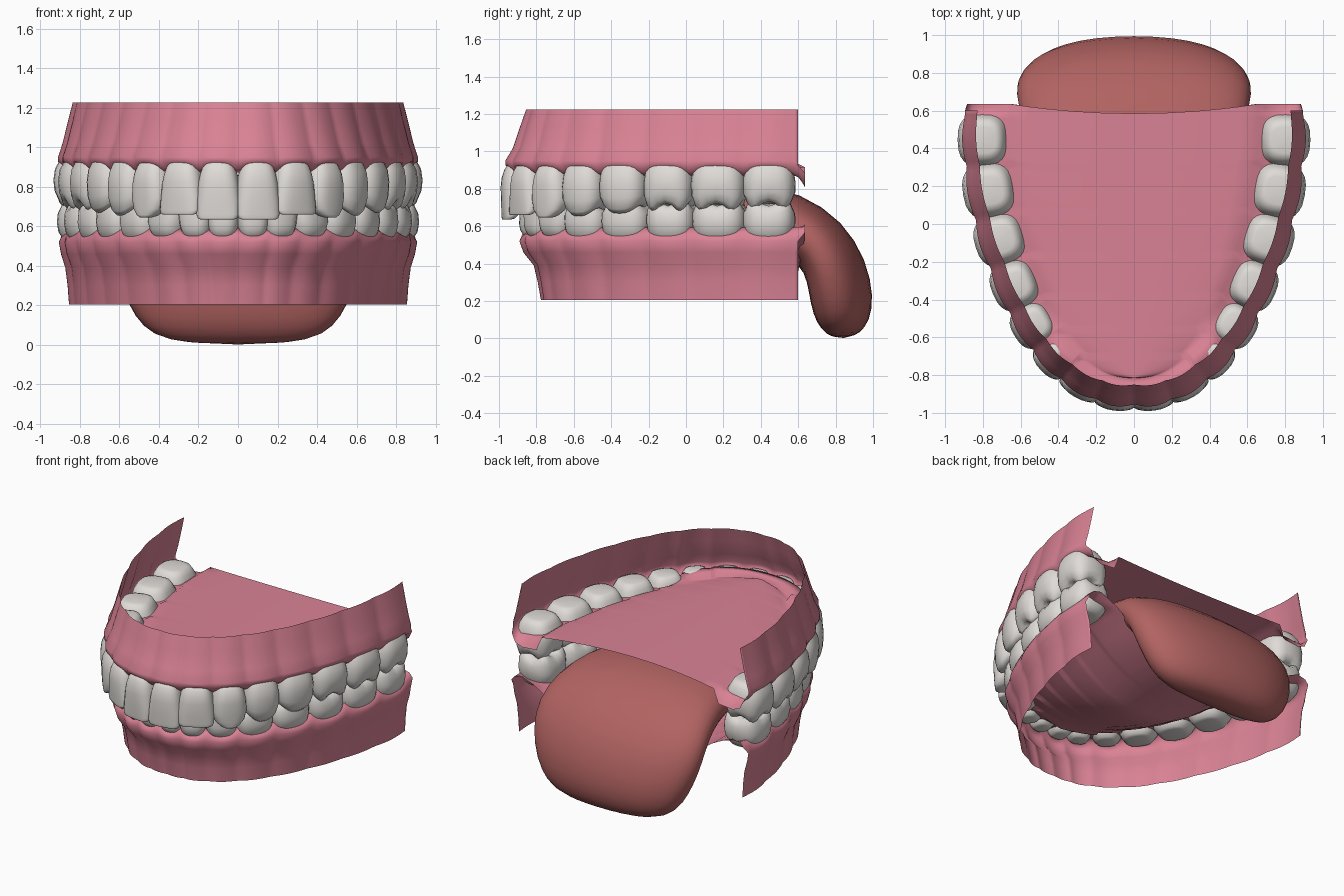
import bpy, bmesh, math
from mathutils import Vector

if "Cube" in bpy.data.objects:
    bpy.data.objects.remove(bpy.data.objects["Cube"])


def material(name, rgb):
    m = bpy.data.materials.new(name)
    m.diffuse_color = (*rgb, 1)
    m.use_nodes = True
    m.node_tree.nodes["Principled BSDF"].inputs["Base Color"].default_value = m.diffuse_color
    return m


PINK = material("gum pink", (0.70, 0.225, 0.30))
IVORY = material("tooth ivory", (0.74, 0.71, 0.68))
RED = material("tongue red", (0.44, 0.125, 0.12))

# Dental arch: outer tooth surface at the borders between upper teeth
ARCH = [(0, -.995), (.215, -.962), (.41, -.85), (.565, -.69), (.69, -.49),
        (.795, -.25), (.875, .01), (.925, .30), (.935, .58), (.925, .86), (.91, 1.1)]
UPPER = [0, 1, 2, 3, 4, 5, 6, 7, 8]
LOWER = [0, .88, 1.8, 2.85, 3.95, 5, 6, 7, 8]
DEPTH = [.17, .17, .20, .23, .25, .27, .28, .27]


def arch_point(i):
    x, y = ARCH[abs(i)]
    return Vector((x if i >= 0 else -x, y, 0))


def arch(t):
    i = math.floor(t)
    f = t - i
    a, b, c, d = (arch_point(i + k) for k in (-1, 0, 1, 2))
    return .5 * (2*b + (c - a)*f + (2*a - 5*b + 4*c - d)*f*f + (3*b - a - 3*c + d)*f**3)


def outward(t):
    d = arch(t + .02) - arch(t - .02)
    return Vector((d.y, -d.x, 0)).normalized()


def smoothstep(a, b, v):
    f = min(1, max(0, (v - a) / (b - a)))
    return f * f * (3 - 2*f)


def finish(bm, name, mat, subdivide=0):
    for f in bm.faces:
        f.smooth = True
    me = bpy.data.meshes.new(name)
    bm.to_mesh(me)
    bm.free()
    me.materials.append(mat)
    ob = bpy.data.objects.new(name, me)
    bpy.context.collection.objects.link(ob)
    if subdivide:
        s = ob.modifiers.new("smooth", 'SUBSURF')
        s.levels = s.render_levels = subdivide
    return ob


def loft(bm, rings, ends=None):
    """Skin closed rings of points; close both ends with a fan to a point."""
    vr = [[bm.verts.new(p) for p in r] for r in rings]
    n = len(vr[0])
    for a, b in zip(vr, vr[1:]):
        for j in range(n):
            bm.faces.new((a[j], a[(j+1) % n], b[(j+1) % n], b[j]))
    for r, p in zip((vr[0], vr[-1]), ends):
        c = bm.verts.new(p)
        for j in range(n):
            bm.faces.new((r[j], r[(j+1) % n], c))


def oval(n, power):
    pts = []
    for j in range(n):
        a = 2 * math.pi * j / n
        c, s = math.cos(a), math.sin(a)
        pts.append((math.copysign(abs(c)**(2/power), c), math.copysign(abs(s)**(2/power), s), a))
    return pts


# Tooth rings: height from root (0) to tip (1), width, depth, cusp strength
INCISOR = [(0, .4, .42, 0), (.03, .6, .62, 0), (.13, .76, .80, 0), (.25, .87, .94, 0), (.42, .96, 1, 0),
           (.7, 1.02, .78, 0), (.92, 1, .46, 0), (.98, .93, .34, 0), (1, .8, .22, 0)]
CANINE = [(0, .4, .42, 0), (.03, .6, .62, 0), (.13, .76, .80, 0), (.25, .88, .95, 0), (.42, .97, 1, 0),
          (.66, 1, .85, 0), (.85, .84, .6, 0), (.96, .55, .4, 0), (1, .3, .25, 0)]
MOLAR = [(0, .5, .5, 0), (.03, .7, .68, 0), (.14, .84, .80, 0), (.28, .95, .94, 0), (.5, 1.01, 1, 0),
         (.75, 1, .96, .4), (.92, .9, .84, 1), (1, .72, .66, 1), (.95, .4, .38, .5)]


def tooth(bm, side, t0, t1, kind, inset, z_root, z_tip):
    tc = (t0 + t1) / 2
    n = outward(tc)
    u = Vector((-n.y, n.x, 0))
    shift = lambda t: arch(t) - outward(t) * inset(t)
    w = (shift(t1) - shift(t0)).length * 1.0
    d = DEPTH[kind]
    shape = INCISOR if kind < 2 else CANINE if kind == 2 else MOLAR
    mid = shift(tc) - n * d / 2
    cusp = .022 * (1 if z_tip > z_root else -1)
    rings = []
    for h, ws, ds, cu in shape:
        # the biting edge of front teeth stays at the outer face
        push = (1 - ds) * d / 2 * .85 if h > .42 and kind < 3 else 0
        ring = []
        for a, b, ang in oval(24, 2.7):
            p = mid + u * (a * w/2 * ws) + n * (b * d/2 * ds + push)
            z = z_root + h * (z_tip - z_root) - cu * cusp * math.cos(4*ang if kind > 4 else 2*ang)
            ring.append((p.x * side, p.y, z))
        rings.append(ring)
    ends = []
    for r in (rings[0], rings[-1]):
        ends.append(sum((Vector(p) for p in r), Vector()) / len(r))
    loft(bm, rings, ends)


def row_of_teeth(name, bounds, inset, roots, tips):
    bm = bmesh.new()
    for side in (1, -1):
        for k in range(8):
            tooth(bm, side, bounds[k], bounds[k+1], k, inset, roots[k], tips[k])
    bmesh.ops.recalc_face_normals(bm, faces=bm.faces)
    return finish(bm, name, IVORY)


def front(t):
    return max(0, -outward(t).y)


def lower_inset(t):
    return .015 + .085 * front(t)


row_of_teeth("upper_teeth", UPPER, lambda t: 0,
             [.935, .935, .94, .95, .96, .96, .96, .96], [.635, .66, .645, .675, .69, .70, .70, .71])
row_of_teeth("lower_teeth", LOWER, lower_inset,
             [.535, .535, .53, .52, .515, .51, .51, .51], [.72, .72, .74, .72, .725, .73, .73, .73])


def bulge(t, bounds):
    """0 between teeth, 1 at the middle of a tooth."""
    t = abs(t)
    for a, b in zip(bounds, bounds[1:]):
        if a <= t <= b:
            return math.sin(math.pi * (t - a) / (b - a))
    return 0


def upper_profile(t):
    f, b = front(t), bulge(t, UPPER)
    d = DEPTH[min(7, int(abs(t)))]
    back = smoothstep(2.2, 4, abs(t))
    end = smoothstep(8, 8.25, abs(t))
    trench = .94 - .06 * back - .07 * end
    rows = [(.105 + .04*f - .008*b, 1.225), (.085 + .03*f - .012*b, 1.13), (.06 + .02*f - .014*b, 1.02),
            (.04 - .016*b, .95), (.04 - .016*b, .925), (.055 - .012*b, .885 + .03*b),
            (.08, .87 + .03*b - .04*end), (d * .5, trench), (d * .9, trench + .01), (d + .01, .915)]
    return rows, lambda s, y: .915 + .025 * (1 - s*s)


def lower_profile(t):
    f, b = front(t), bulge(t, LOWER)
    d = DEPTH[min(7, int(abs(t)))]
    end = smoothstep(8, 8.25, abs(t))
    rows = [(.085 + .14*f - .008*b, .205), (.08 + .13*f - .01*b, .30), (.07 + .12*f - .012*b, .39),
            (.05 + .085*f - .013*b, .46), (.04 + .075*f - .014*b, .52), (.05 + .075*f - .012*b, .565 - .02*b),
            (.075 + .085*f, .595 - .03*b), (d*.5 + .09*f, .57 + .04*end), (d*.9 + .09*f, .56), (d + .02 + .09*f, .535)]
    return rows, lambda s, y: .535 - .25 * (1 - s*s) * smoothstep(-.85, .1, y)


def gum(name, profile):
    """Sheet swept along the arch: outer wall, ridge under the teeth, then across the mouth."""
    bm = bmesh.new()
    strips = []
    for i in range(-99, 100):
        t = i / 12
        rows, middle = profile(t)
        pts = []
        for k, (o, z) in enumerate(rows):
            p = arch(t) - outward(t) * o
            pts.append(Vector((p.x, min(p.y, .60 if k < 5 else .635), z)))
        q = pts[-1]
        for s in (.85, .7, .5, .25, 0):
            y = q.y - .05 * (1 - s*s) * smoothstep(-.2, .6, q.y)
            pts.append(Vector((q.x * s, y, middle(s, q.y))))
        strips.append([bm.verts.new(p) for p in pts])
    for a, b in zip(strips, strips[1:]):
        for k in range(len(a) - 1):
            bm.faces.new((a[k], b[k], b[k+1], a[k+1]))
    bmesh.ops.remove_doubles(bm, verts=bm.verts, dist=.0005)
    bmesh.ops.recalc_face_normals(bm, faces=bm.faces)
    wall = min(bm.faces, key=lambda f: f.calc_center_median().y)
    if wall.normal.y > 0:
        bmesh.ops.reverse_faces(bm, faces=bm.faces)
    return finish(bm, name, PINK)


gum("upper_gum", upper_profile)
gum("lower_gum", lower_profile)

# Tongue: rings along its centre line (y, z, half width, half thickness)
PATH = [(-.62, .63, .12, .04), (-.54, .63, .27, .09), (-.33, .63, .41, .13), (0, .65, .50, .15),
        (.35, .66, .56, .17), (.55, .62, .60, .175), (.73, .51, .635, .165), (.81, .36, .62, .17),
        (.838, .20, .56, .172), (.84, .09, .49, .145), (.845, .02, .37, .09)]
bm = bmesh.new()
rings = []
for i, (y, z, hw, ht) in enumerate(PATH):
    a, b = PATH[max(0, i-1)], PATH[min(len(PATH)-1, i+1)]
    up = Vector((0, a[1] - b[1], b[0] - a[0])).normalized()
    ring = []
    for c, s, _ in oval(20, 2.5):
        p = Vector((c * hw, y, z)) + up * (s * ht)
        p.y -= .14 * p.x**2 * smoothstep(.6, .85, y)
        ring.append(p)
    rings.append(ring)
loft(bm, rings, [(0, -.66, .63), (0, .845, -.002)])
bmesh.ops.recalc_face_normals(bm, faces=bm.faces)
finish(bm, "tongue", RED, 1)
